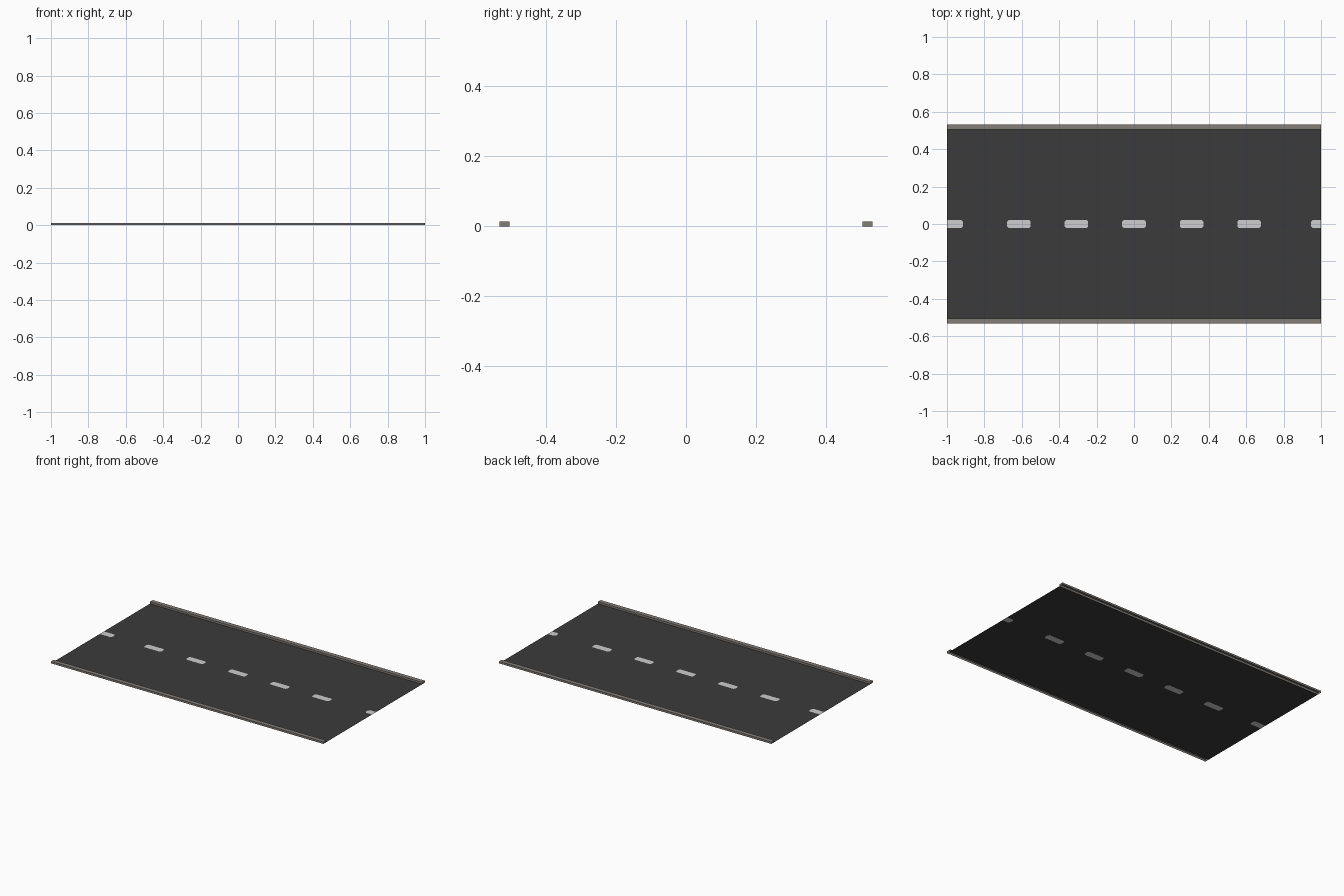
import bpy, bmesh

if "Cube" in bpy.data.objects:
    bpy.data.objects.remove(bpy.data.objects["Cube"])

HALF_LEN, ROAD_Y, OUTER_Y, CURB_H = 1.0, 0.504, 0.533, 0.013
DASH_H, CUT = 0.022, 0.009


def material(name, rgb):
    m = bpy.data.materials.new(name)
    m.diffuse_color = (*rgb, 1)
    m.use_nodes = True
    m.node_tree.nodes["Principled BSDF"].inputs["Base Color"].default_value = m.diffuse_color
    return m


def make(name, faces, mats):
    """Build one object from (points, material index) faces."""
    bm = bmesh.new()
    for pts, mi in faces:
        f = bm.faces.new([bm.verts.new(p) for p in pts])
        f.material_index = mi
    bmesh.ops.remove_doubles(bm, verts=bm.verts, dist=1e-5)
    me = bpy.data.meshes.new(name)
    bm.to_mesh(me)
    bm.free()
    for m in mats:
        me.materials.append(m)
    ob = bpy.data.objects.new(name, me)
    bpy.context.collection.objects.link(ob)
    return ob


asphalt = material("dark asphalt", (0.044, 0.044, 0.044))
paint = material("white paint", (0.61, 0.61, 0.61))
stone = material("warm grey curb", (0.225, 0.205, 0.19))


def flat(points):
    return [(x, y, 0) for x, y in points]


def end(x, side):
    """Chamfered dash end, top to bottom; side is +1 right, -1 left, 0 square."""
    if side == 0:
        return [(x, DASH_H), (x, -DASH_H)]
    i = x - side * CUT
    return [(i, DASH_H), (x, DASH_H - CUT), (x, -DASH_H + CUT), (i, -DASH_H)]


# Road: two lanes plus a middle strip cut into dashes and gaps
faces = []
for y0, y1 in ((-ROAD_Y, -DASH_H), (DASH_H, ROAD_Y)):
    faces.append((flat([(-HALF_LEN, y0), (HALF_LEN, y0), (HALF_LEN, y1), (-HALF_LEN, y1)]), 0))

dashes = [(-1.0, -0.914)] + [(0.308 * i - 0.063, 0.308 * i + 0.063) for i in range(-2, 3)] + [(0.947, 1.0)]
for k, (a, b) in enumerate(dashes):
    left = end(a, 0 if k == 0 else -1)
    right = end(b, 0 if k == len(dashes) - 1 else 1)
    faces.append((flat(left + right[::-1]), 1))
    if k < len(dashes) - 1:
        faces.append((flat(right + end(dashes[k + 1][0], -1)[::-1]), 0))
make("road_surface", faces, [asphalt, paint])

# Curbs: raised strips along both edges, open underneath
for s, name in ((-1, "front_curb"), (1, "back_curb")):
    y0, y1 = sorted((s * ROAD_Y, s * OUTER_Y))
    L, h = HALF_LEN, CURB_H
    sides = [
        [(-L, y0, h), (L, y0, h), (L, y1, h), (-L, y1, h)],
        [(-L, y0, 0), (L, y0, 0), (L, y0, h), (-L, y0, h)],
        [(L, y1, 0), (-L, y1, 0), (-L, y1, h), (L, y1, h)],
        [(L, y0, 0), (L, y1, 0), (L, y1, h), (L, y0, h)],
        [(-L, y1, 0), (-L, y0, 0), (-L, y0, h), (-L, y1, h)],
    ]
    make(name, [(f, 0) for f in sides], [stone])
